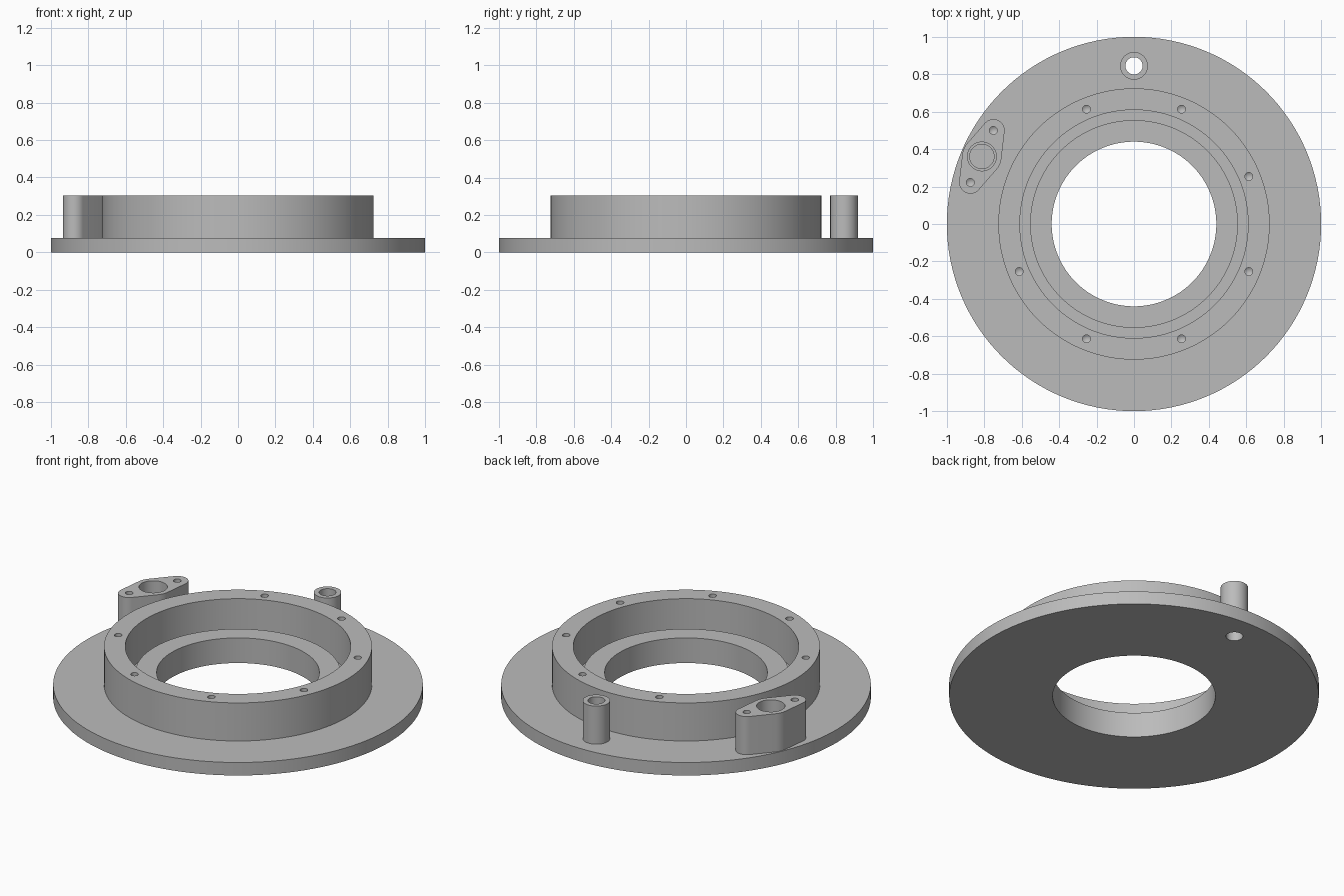
import bpy, bmesh, math
from mathutils import Vector

if "Cube" in bpy.data.objects:
    bpy.data.objects.remove(bpy.data.objects["Cube"], do_unlink=True)

metal = bpy.data.materials.new("plain_grey_metal")
metal.use_nodes = True
GREY = (0.5, 0.5, 0.5, 1)
metal.diffuse_color = GREY
metal.node_tree.nodes["Principled BSDF"].inputs["Base Color"].default_value = GREY

FLANGE, TOP = 0.0775, 0.305


def lathe(bm, profile, centre=(0, 0), steps=128):
    """Spin an (r, z) profile about a vertical axis; closed unless it starts on the axis."""
    c = Vector((*centre, 0))
    verts = [bm.verts.new(c + Vector((r, 0, z))) for r, z in profile]
    edges = [bm.edges.new(p) for p in zip(verts, verts[1:])]
    if profile[0][0] > 0:
        edges.append(bm.edges.new((verts[-1], verts[0])))
    bmesh.ops.spin(bm, geom=verts + edges, cent=c, axis=(0, 0, 1),
                   angle=math.tau, steps=steps)
    bmesh.ops.remove_doubles(bm, verts=bm.verts, dist=1e-5)


def make_object(name, bm):
    bmesh.ops.recalc_face_normals(bm, faces=bm.faces)
    mesh = bpy.data.meshes.new(name)
    bm.to_mesh(mesh)
    bm.free()
    mesh.materials.append(metal)
    obj = bpy.data.objects.new(name, mesh)
    bpy.context.collection.objects.link(obj)
    return obj


# Flange with tall outer ring, groove and low inner collar
bm = bmesh.new()
lathe(bm, [(0.44, 0), (1, 0), (1, FLANGE), (0.725, FLANGE), (0.725, TOP),
           (0.61, TOP), (0.61, FLANGE), (0.555, FLANGE), (0.555, 0.15), (0.44, 0.15)])
body = make_object("flange_and_ring", bm)

# Round post at the back
POST = (0, 0.845)
bm = bmesh.new()
lathe(bm, [(0, 0.06), (0.074, 0.06), (0.074, TOP), (0, TOP)], POST, 48)
post = make_object("back_post", bm)

# Side lug: outline wrapped around three circles
LUG = Vector((-0.813, 0.361))
ARM = Vector((0.0615, 0.139))
points = []
for centre, radius in ((LUG - ARM, 0.06), (LUG, 0.105), (LUG + ARM, 0.06)):
    for i in range(64):
        a = math.tau * i / 64
        points.append(centre + radius * Vector((math.cos(a), math.sin(a))))


def convex_outline(pts):
    pts = sorted((p.x, p.y) for p in pts)

    def half(seq):
        out = []
        for p in seq:
            while len(out) > 1 and ((out[-1][0] - out[-2][0]) * (p[1] - out[-2][1])
                                    - (out[-1][1] - out[-2][1]) * (p[0] - out[-2][0])) <= 0:
                out.pop()
            out.append(p)
        return out[:-1]
    return half(pts) + half(pts[::-1])


bm = bmesh.new()
face = bm.faces.new([bm.verts.new((x, y, 0.06)) for x, y in convex_outline(points)])
grown = bmesh.ops.extrude_face_region(bm, geom=[face])["geom"]
bmesh.ops.translate(bm, vec=(0, 0, TOP - 0.06),
                    verts=[g for g in grown if isinstance(g, bmesh.types.BMVert)])
lug = make_object("side_lug", bm)

# Cutters: screw holes with drill points, stepped lug bore, through hole in the post
HIGH = TOP + 0.05
bm = bmesh.new()
screws = [LUG - ARM, LUG + ARM]
for k in range(8):
    if k != 3:
        a = math.radians(22.5 + 45 * k)
        screws.append(0.664 * Vector((math.cos(a), math.sin(a))))
for spot in screws:
    lathe(bm, [(0, 0.17), (0.021, 0.185), (0.021, HIGH), (0, HIGH)], spot, 20)
lathe(bm, [(0, 0.03), (0.065, 0.03), (0.065, 0.1), (0.077, 0.1), (0.077, HIGH), (0, HIGH)],
      LUG, 48)
lathe(bm, [(0, -0.05), (0.046, -0.05), (0.046, HIGH), (0, HIGH)], POST, 40)
cutter = make_object("hole_cutter", bm)
cutter.hide_render = True

# Drill every part, then shade smooth with crisp edges
parts = [body, post, lug]
for obj in parts:
    mod = obj.modifiers.new("holes", "BOOLEAN")
    mod.operation = "DIFFERENCE"
    mod.solver = "EXACT"
    mod.object = cutter
    bpy.context.view_layer.update()
    drilled = bpy.data.meshes.new_from_object(
        obj.evaluated_get(bpy.context.evaluated_depsgraph_get()))
    obj.modifiers.clear()
    obj.data = drilled
bpy.data.objects.remove(cutter, do_unlink=True)

for obj in bpy.context.view_layer.objects:
    obj.select_set(obj in parts)
bpy.context.view_layer.objects.active = body
bpy.ops.object.shade_smooth_by_angle(angle=math.radians(30))
